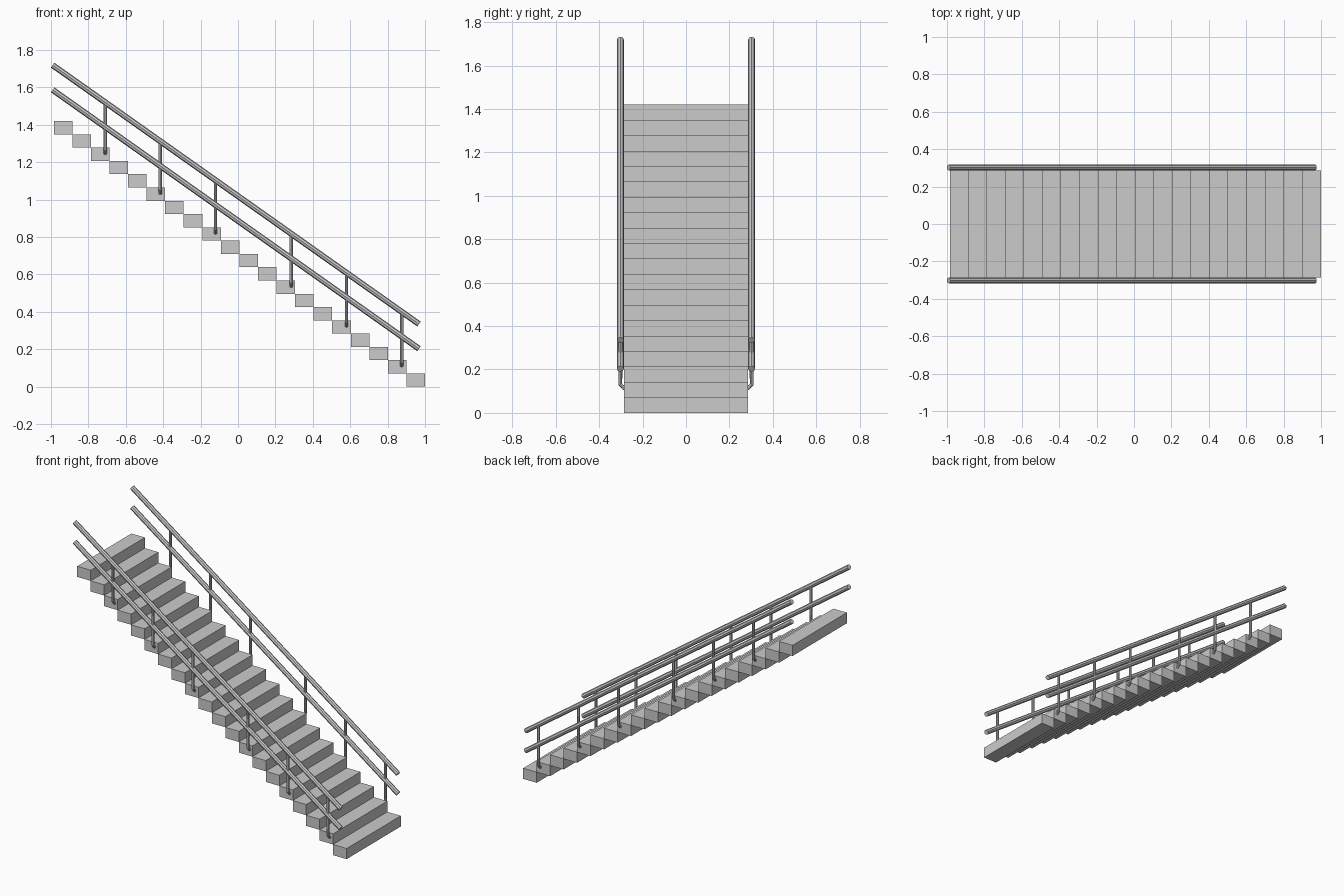
import bpy

if "Cube" in bpy.data.objects:
    bpy.data.objects.remove(bpy.data.objects["Cube"])

N = 20                  # number of steps
RUN, RISE = 0.09925, 0.071
HALF_W = 0.285          # half width of the steps
RAIL_Y = 0.302
SLOPE = 0.7066


def tube(name, pts, radius):
    """Eight-sided capped tube along a path, mirrored to the other side of the stair."""
    cu = bpy.data.curves.new(name, 'CURVE')
    cu.dimensions = '3D'
    cu.bevel_depth = radius
    cu.bevel_resolution = 2
    cu.use_fill_caps = True
    sp = cu.splines.new('POLY')
    sp.points.add(len(pts) - 1)
    for p, co in zip(sp.points, pts):
        p.co = (*co, 1)
    sp.use_smooth = False
    ob = bpy.data.objects.new(name, cu)
    bpy.context.collection.objects.link(ob)
    bpy.ops.object.select_all(action='DESELECT')
    ob.select_set(True)
    bpy.context.view_layer.objects.active = ob
    bpy.ops.object.convert(target='MESH')
    ob = bpy.context.object
    ob.name = name
    m = ob.modifiers.new("mirror_side", 'MIRROR')
    m.use_axis = (False, True, False)
    m.use_mirror_merge = False
    return ob


def rail_z(x, z_end):
    return z_end + (0.968 - x) * SLOPE


# solid block steps, climbing towards -x
for i in range(N):
    bpy.ops.mesh.primitive_cube_add(
        size=1, location=(1 - (i + 0.5) * RUN, 0, (i + 0.5) * RISE))
    step = bpy.context.object
    step.name = f"step_{i + 1:02d}"
    step.scale = (RUN, 2 * HALF_W, RISE)

# upper and lower handrails
for name, z_end in (("top_rail", 0.335), ("middle_rail", 0.203)):
    tube(name, [(-0.991, -RAIL_Y, rail_z(-0.991, z_end)),
                (0.968, -RAIL_Y, rail_z(0.968, z_end))], 0.016)

# posts, bent at the foot into the step ends
for k, x in enumerate((-0.71, -0.415, -0.12, 0.285, 0.58, 0.875)):
    z = (int((1 - x) / RUN) + 0.5) * RISE
    tube(f"rail_post_{k + 1}", [(x, -RAIL_Y, rail_z(x, 0.335)),
                                (x, -RAIL_Y, z + 0.024),
                                (x, -HALF_W + 0.003, z + 0.004)], 0.009)
